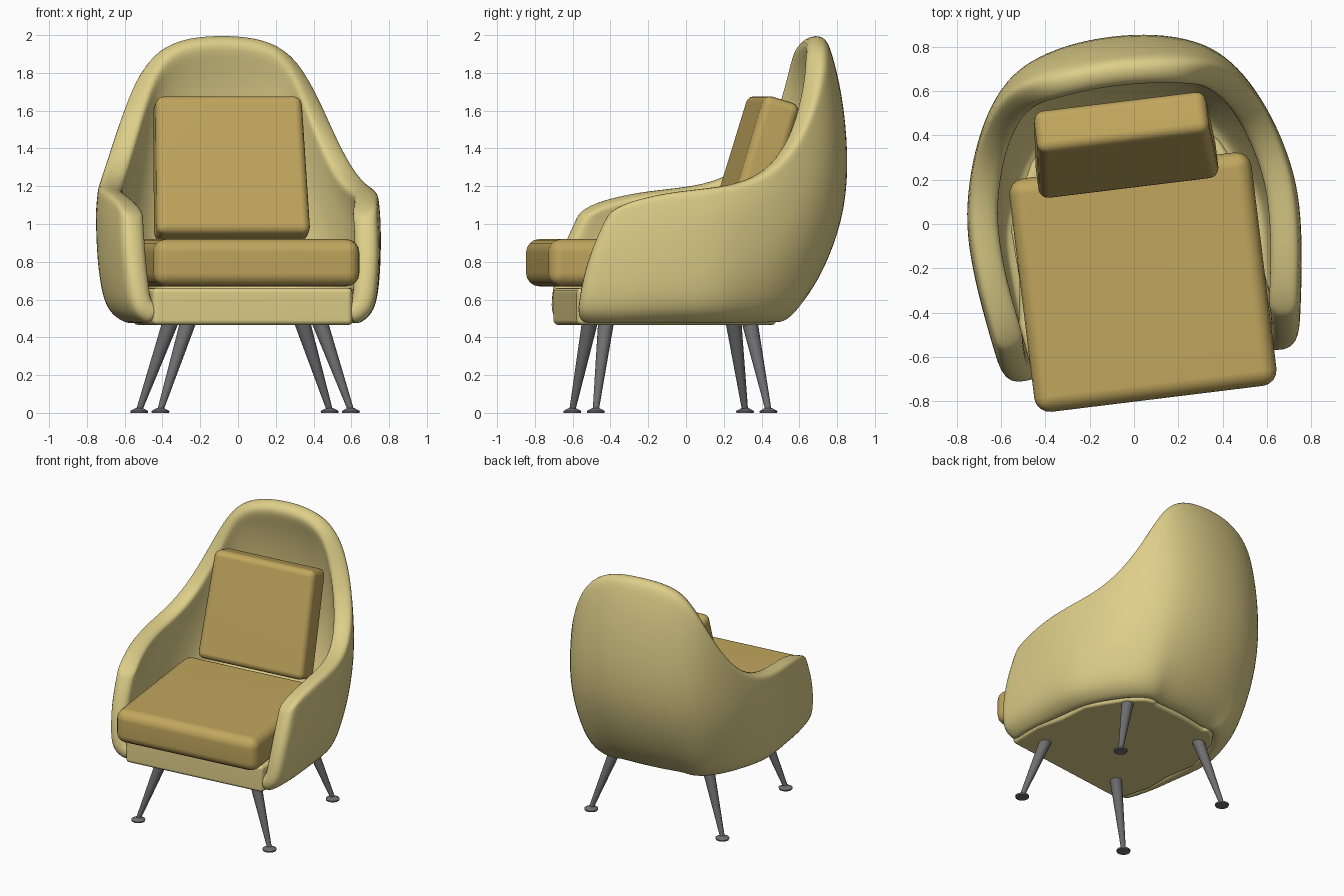
import bpy, bmesh, math
from mathutils import Matrix, Vector

if "Cube" in bpy.data.objects:
    bpy.data.objects.remove(bpy.data.objects["Cube"])

TURN = Matrix.Rotation(math.radians(7), 4, 'Z')   # whole chair is turned slightly


def material(name, rgb):
    m = bpy.data.materials.new(name)
    m.diffuse_color = (*rgb, 1)
    m.use_nodes = True
    m.node_tree.nodes["Principled BSDF"].inputs["Base Color"].default_value = m.diffuse_color
    return m


CREAM = material("pale yellow upholstery", (0.73, 0.62, 0.25))
GOLD = material("golden cushion fabric", (0.53, 0.38, 0.11))
STEEL = material("grey metal", (0.16, 0.16, 0.165))


def finish(bm, name, mat, local=Matrix()):
    me = bpy.data.meshes.new(name)
    bm.to_mesh(me)
    bm.free()
    me.transform(TURN @ local)
    me.materials.append(mat)
    me.shade_smooth()
    ob = bpy.data.objects.new(name, me)
    bpy.context.collection.objects.link(ob)
    return ob


def interp(table, z):
    for a, b in zip(table, table[1:]):
        if z <= b[0]:
            t = max(0, (z - a[0]) / (b[0] - a[0]))
            return [u + (v - u) * t for u, v in zip(a[1:], b[1:])]
    return table[-1][1:]


# Shell: plan outline with rim height (right half, front to back centre)
half = [(.675, -.668, 1.07), (.695, -.56, 1.125), (.718, -.4, 1.155), (.742, -.2, 1.18),
        (.757, .05, 1.2), (.735, .23, 1.225), (.685, .42, 1.31), (.608, .585, 1.51),
        (.51, .715, 1.80), (.385, .797, 1.955), (.2, .848, 2.01), (0, .862, 2.02)]
outline = half + [(-x, y, h) for x, y, h in half[-2::-1]]
# height: inset at the sides, inset at the back
insets = [(.46, .2, .42), (.5, .08, .33), (.58, .03, .24), (.8, 0, .11), (1.07, 0, .015),
          (1.2, .02, 0), (1.47, .05, 0), (1.8, .08, .05), (2.02, .13, .13)]
steps = [0, .035, .1, .22, .4, .6, .8, .93, 1]

bm = bmesh.new()
grid = []
for i, (x, y, h) in enumerate(outline):
    a, b = outline[max(i - 1, 0)], outline[min(i + 1, len(outline) - 1)]
    n = Vector((b[1] - a[1], a[0] - b[0])).normalized()
    back = max(0, n.y)
    lean = min(1, max(0, (-y - .1) / .57))
    col = []
    for f in steps:
        z = .46 + (h - .46) * f
        side_in, back_in = interp(insets, z)
        d = side_in * (1 - back) + back_in * back
        if y < -.3:
            d *= .75
        col.append(bm.verts.new((x - n.x * d, y - n.y * d + .45 * lean * (z - .46) ** 2, z)))
    grid.append(col)
for p, q in zip(grid, grid[1:]):
    for j in range(len(steps) - 1):
        bm.faces.new((p[j], q[j], q[j + 1], p[j + 1]))
floor = [(c[0].co.x, c[0].co.y) for c in grid if c[0].co.y > -.45]
shell = finish(bm, "shell", CREAM)
sol = shell.modifiers.new("thickness", 'SOLIDIFY')
sol.thickness, sol.offset = .13, -1
sub = shell.modifiers.new("smooth", 'SUBSURF')
sub.levels = sub.render_levels = 2


# Rounded block with optional narrower top
def block(name, mat, size, centre, bevel, tilt=0, taper=1):
    bm = bmesh.new()
    bmesh.ops.create_cube(bm, size=1)
    for v in bm.verts:
        s = taper if v.co.z > 0 else 1
        v.co = Vector((v.co.x * size[0] * s, v.co.y * size[1], v.co.z * size[2]))
    bmesh.ops.bevel(bm, geom=bm.edges[:], offset=bevel, segments=4, profile=.5, affect='EDGES')
    ob = finish(bm, name, mat, Matrix.Translation(centre) @ Matrix.Rotation(math.radians(tilt), 4, 'X'))
    ob.modifiers.new("normals", 'WEIGHTED_NORMAL')


block("seat_cushion", GOLD, (1.1, 1.06, .25), (.008, -.265, .795), .07)
block("back_cushion", GOLD, (.82, .2, .765), (0, .36, 1.292), .045, tilt=-17, taper=.95)

# Seat base: floor outline plus a straight front panel
bm = bmesh.new()
pts = [(-.53, -.645), (.53, -.645)] + floor
face = bm.faces.new([bm.verts.new((x, y, .466)) for x, y in pts])
ext = bmesh.ops.extrude_face_region(bm, geom=[face])
for v in ext["geom"]:
    if isinstance(v, bmesh.types.BMVert):
        v.co.z = .662
bmesh.ops.recalc_face_normals(bm, faces=bm.faces[:])
edges = [e for e in bm.edges if e.calc_face_angle(0) > 1]
bmesh.ops.bevel(bm, geom=edges, offset=.025, segments=3, profile=.5, affect='EDGES')
base = finish(bm, "seat_base", CREAM)
base.modifiers.new("normals", 'WEIGHTED_NORMAL')


# Legs: tapered splayed tubes with disc feet
def cone(bm, a, b, r1, r2):
    d = b - a
    m = Matrix.Translation((a + b) / 2) @ d.to_track_quat('Z', 'Y').to_matrix().to_4x4()
    bmesh.ops.create_cone(bm, cap_ends=True, segments=20, radius1=r1, radius2=r2,
                          depth=d.length, matrix=m)


for name, y_top, y_foot in (("front", -.47, -.547), ("back", .29, .374)):
    for side, s in (("left", -1), ("right", 1)):
        foot = Vector((.027 + s * .508, y_foot, .015))
        top = Vector((.027 + s * .345, y_top, .50))
        bm = bmesh.new()
        cone(bm, foot, top, .016, .043)
        cone(bm, Vector((foot.x, foot.y, 0)), Vector((foot.x, foot.y, .01)), .046, .048)
        cone(bm, Vector((foot.x, foot.y, .01)), Vector((foot.x, foot.y, .027)), .048, .016)
        ob = finish(bm, f"{name}_{side}_leg", STEEL)
        bpy.ops.object.select_all(action='DESELECT')
        ob.select_set(True)
        bpy.context.view_layer.objects.active = ob
        bpy.ops.object.shade_smooth_by_angle(angle=math.radians(35))
